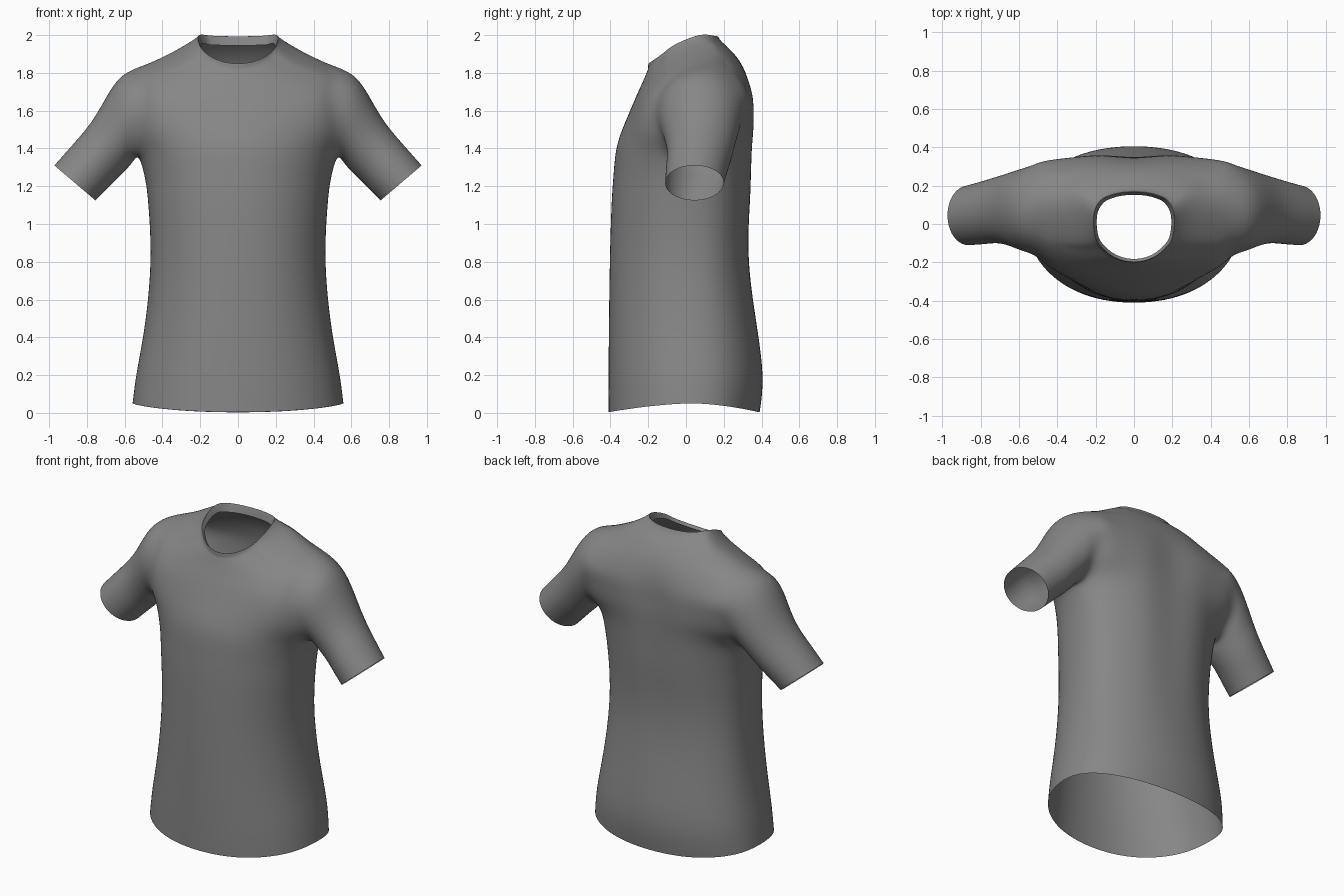
import bpy, bmesh
from math import sin, cos, pi
from mathutils import Vector

if "Cube" in bpy.data.objects:
    bpy.data.objects.remove(bpy.data.objects["Cube"])

N = 10            # columns from front centre (0) over the side (5) to back centre (10)
A0 = 0.4 * pi     # angle of the armhole columns 4 and 6


def arc(centre, end, i):
    """Point i of 0..4 on an elliptical arc from the centre line to an armhole point."""
    t = i / 4 * A0
    f = (1 - cos(t)) / (1 - cos(A0))
    return Vector((end[0] * sin(t) / sin(A0),
                   centre[0] + (end[1] - centre[0]) * f,
                   centre[1] + (end[2] - centre[1]) * f))


def upper_row(front, a, side, b, back, groove=0.0):
    row = [arc(front, a, i) for i in range(5)]
    row.append(Vector(side) if side else None)
    row += [arc(back, b, i) for i in range(4, -1, -1)]
    row[N].y -= groove
    return row


def lower_row(w, yf, yb, zf, zs, zb, yc=0.03, groove=0.0):
    row = []
    for i in range(N + 1):
        t = pi * i / N
        c = cos(t)
        k = abs(c) ** (0.92 if c > 0 else 0.86) if i != 5 else 0
        ye, ze = (yf, zf) if c > 0 else (yb, zb)
        x = w * max(sin(t), 0) ** 0.95 if 0 < i < N else 0
        row.append(Vector((x, yc + (ye - yc) * k, zs + (ze - zs) * abs(c) ** 1.5)))
    row[N].y -= groove
    return row


# Torso rows from hem to armpit
rows = [
    lower_row(.558, -.41, .39, .004, .05, .003),
    lower_row(.535, -.41, .405, .19, .22, .19),
    lower_row(.494, -.408, .377, .45, .46, .45),
    lower_row(.463, -.403, .338, .80, .80, .80, groove=.006),
    lower_row(.474, -.394, .347, 1.10, 1.09, 1.10, groove=.01),
    lower_row(.49, -.384, .354, 1.25, 1.23, 1.25, .04, .013),
    lower_row(.525, -.37, .36, 1.39, 1.35, 1.39, .05, .015),
]
ARMPIT = len(rows) - 1
# Chest rows beside the armhole, shoulder rows, collar edge and its inner fold
rows += [
    upper_row((-.337, 1.50), (.515, -.15, 1.46), None, (.515, .262, 1.46), (.364, 1.50), .016),
    upper_row((-.30, 1.59), (.51, -.168, 1.58), None, (.51, .305, 1.58), (.362, 1.60), .016),
    upper_row((-.266, 1.67), (.505, -.14, 1.685), None, (.505, .31, 1.69), (.353, 1.69), .012),
    upper_row((-.239, 1.73), (.50, -.06, 1.785), (.49, .10, 1.843), (.495, .23, 1.795), (.328, 1.78), .006),
    upper_row((-.219, 1.775), (.39, -.06, 1.835), (.385, .10, 1.893), (.385, .205, 1.85), (.285, 1.86)),
    upper_row((-.205, 1.81), (.275, -.07, 1.885), (.285, .095, 1.945), (.275, .18, 1.925), (.232, 1.925)),
    upper_row((-.20, 1.828), (.213, -.06, 1.935), (.222, .065, 1.985), (.19, .13, 1.983), (.182, 1.972)),
    upper_row((-.198, 1.85), (.203, -.06, 1.948), (.207, .055, 1.994), (.175, .12, 1.999), (.167, 1.993)),
    upper_row((-.182, 1.835), (.188, -.055, 1.92), (.192, .05, 1.955), (.16, .108, 1.95), (.152, 1.945)),
]
TOP = ARMPIT + 4

# Sleeve rings: top x, z, bottom x, z, front y, back y
sleeve = [
    (.615, 1.782, .558, 1.325, -.138, .288),
    (.70, 1.665, .60, 1.28, -.113, .266),
    (.78, 1.535, .65, 1.23, -.10, .245),
    (.875, 1.42, .70, 1.18, -.105, .222),
    (.972, 1.31, .755, 1.125, -.11, .20),
]

bm = bmesh.new()
for sgn in (1, -1):
    def vert(p):
        return bm.verts.new((sgn * p.x, p.y, p.z))

    # Torso with armhole left open
    g = [[vert(p) if p else None for p in r] for r in rows]
    for r in range(len(g) - 1):
        for c in range(N):
            if ARMPIT <= r < TOP and c in (4, 5):
                continue
            bm.faces.new((g[r][c], g[r][c + 1], g[r + 1][c + 1], g[r + 1][c]))
    # Sleeve grown from the armhole loop
    mid = range(ARMPIT + 1, TOP)
    loop = [g[ARMPIT][5], g[ARMPIT][4]] + [g[r][4] for r in mid] + [g[TOP][4], g[TOP][5], g[TOP][6]]
    loop += [g[r][6] for r in reversed(mid)] + [g[ARMPIT][6]]
    for tx, tz, bx, bz, yf, yb in sleeve:
        ring = []
        for k in range(12):
            a = k * pi / 6
            ring.append(vert(Vector(((tx + bx) / 2 + (bx - tx) / 2 * cos(a),
                                     (yf + yb) / 2 - (yb - yf) / 2 * sin(a),
                                     (tz + bz) / 2 + (bz - tz) / 2 * cos(a)))))
        for k in range(12):
            j = (k + 1) % 12
            bm.faces.new((loop[k], loop[j], ring[j], ring[k]))
        loop = ring

bmesh.ops.remove_doubles(bm, verts=bm.verts[:], dist=1e-5)
bmesh.ops.recalc_face_normals(bm, faces=bm.faces[:])


def limit(v):
    """Position this cage vertex takes on the subdivided surface."""
    if v.is_boundary:
        nb = [e.other_vert(v).co for e in v.link_edges if e.is_boundary]
        return (nb[0] + nb[1] + 4 * v.co) / 6
    n = len(v.link_edges)
    total = n * n * v.co
    for e in v.link_edges:
        total = total + 4 * e.other_vert(v).co
    for l in v.link_loops:
        total = total + l.link_loop_next.link_loop_next.vert.co
    return total / (n * (n + 5))


# Push the cage out so the smooth surface passes near the measured points
target = {v: v.co.copy() for v in bm.verts}
for _ in range(3):
    move = {v: target[v] - limit(v) for v in bm.verts}
    for v, d in move.items():
        v.co += d

mesh = bpy.data.meshes.new("shirt")
bm.to_mesh(mesh)
bm.free()
mesh.polygons.foreach_set("use_smooth", [True] * len(mesh.polygons))
shirt = bpy.data.objects.new("shirt", mesh)
bpy.context.collection.objects.link(shirt)
sub = shirt.modifiers.new("smooth", 'SUBSURF')
sub.levels = sub.render_levels = 3

# Dark grey cloth
cloth = bpy.data.materials.new("dark_cloth")
cloth.diffuse_color = (.24, .24, .24, 1)
cloth.use_nodes = True
cloth.node_tree.nodes["Principled BSDF"].inputs["Base Color"].default_value = cloth.diffuse_color
mesh.materials.append(cloth)
